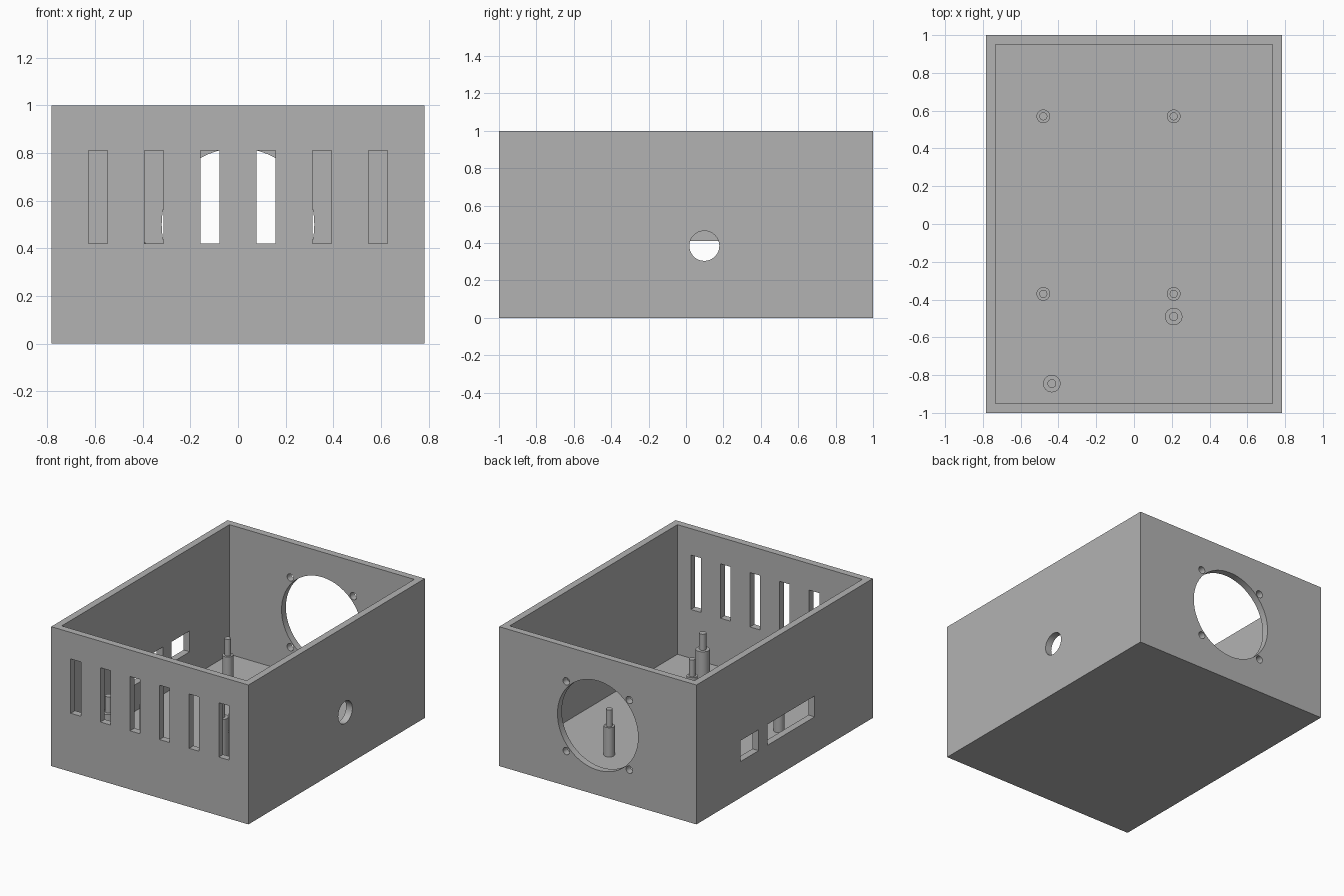
import bpy, bmesh
from math import pi
from mathutils import Matrix, Vector

HX, HY, H = 0.783, 1.0, 1.0      # half width, half depth, height
WALL = 0.07

cube = bpy.data.objects.get("Cube")
if cube:
    bpy.data.objects.remove(cube, do_unlink=True)

grey = bpy.data.materials.new("plain grey")
grey.use_nodes = True
colour = (0.45, 0.45, 0.45, 1)
grey.diffuse_color = colour
grey.node_tree.nodes["Principled BSDF"].inputs["Base Color"].default_value = colour


def make_object(name, bm):
    mesh = bpy.data.meshes.new(name)
    bm.to_mesh(mesh)
    bm.free()
    mesh.materials.append(grey)
    ob = bpy.data.objects.new(name, mesh)
    bpy.context.collection.objects.link(ob)
    return ob


def smooth(ob):
    bpy.ops.object.select_all(action='DESELECT')
    ob.select_set(True)
    bpy.context.view_layer.objects.active = ob
    bpy.ops.object.shade_smooth_by_angle()


def add_box(bm, centre, size):
    bmesh.ops.create_cube(bm, size=1, matrix=Matrix.Translation(centre) @ Matrix.Diagonal((*size, 1)))


def add_cylinder(bm, centre, radius, length, axis='Z', sides=48):
    turn = {'X': Matrix.Rotation(pi / 2, 4, 'Y'),
            'Y': Matrix.Rotation(pi / 2, 4, 'X'),
            'Z': Matrix.Identity(4)}[axis]
    bmesh.ops.create_cone(bm, cap_ends=True, segments=sides, radius1=radius, radius2=radius,
                          depth=length, matrix=Matrix.Translation(centre) @ turn)


# Open-topped case: inset the top face and push it down to the floor
bm = bmesh.new()
add_box(bm, (0, 0, H / 2), (2 * HX, 2 * HY, H))
top = max(bm.faces, key=lambda f: f.calc_center_median().z)
bmesh.ops.inset_region(bm, faces=[top], thickness=WALL)
floor = bmesh.ops.extrude_discrete_faces(bm, faces=[top])["faces"][0]
bmesh.ops.translate(bm, verts=floor.verts, vec=Vector((0, 0, WALL - H)))
case = make_object("case", bm)

# Wall openings
bm = bmesh.new()
DEEP = WALL * 1.6
front_y, back_y = -HY + WALL / 2, HY - WALL / 2
left_x, right_x = HX - WALL / 2, -HX + WALL / 2
for i in range(6):                                   # front vent slots
    add_box(bm, ((i - 2.5) * 0.235, front_y, 0.615), (0.08, DEEP, 0.39))
add_cylinder(bm, (0, back_y, 0.5), 0.32, DEEP, 'Y', 96)   # fan opening
for sx in (-1, 1):                                   # fan screw holes
    for sz in (-1, 1):
        add_cylinder(bm, (sx * 0.25, back_y, 0.5 + sz * 0.25), 0.026, DEEP, 'Y', 32)
add_cylinder(bm, (left_x, 0.098, 0.385), 0.08, DEEP, 'X')  # cable hole
for y0, y1 in ((0.295, 0.5), (-0.34, 0.195)):        # port openings
    add_box(bm, (right_x, (y0 + y1) / 2, 0.335), (DEEP, y1 - y0, 0.15))
cutter = make_object("opening_cutter", bm)
cutter.hide_render = True

cut = case.modifiers.new("openings", 'BOOLEAN')
cut.operation = 'DIFFERENCE'
cut.solver = 'EXACT'
cut.object = cutter
bpy.context.view_layer.objects.active = case
bpy.ops.object.modifier_apply(modifier=cut.name)
bpy.data.objects.remove(cutter, do_unlink=True)
smooth(case)


# Stepped mounting posts on the floor
def post(name, x, y, radius, shoulder, pin_radius, tip):
    bm = bmesh.new()
    base = WALL - 0.01
    add_cylinder(bm, (x, y, (base + shoulder) / 2), radius, shoulder - base)
    bottom = shoulder - 0.01
    add_cylinder(bm, (x, y, (bottom + tip) / 2), pin_radius, tip - bottom)
    smooth(make_object(name, bm))


for side, x in (("right", -0.48), ("left", 0.21)):
    for end, y in (("front", -0.37), ("back", 0.57)):
        post(f"short_post_{end}_{side}", x, y, 0.036, 0.28, 0.021, 0.40)
post("tall_post_left", 0.21, -0.49, 0.046, 0.424, 0.023, 0.54)
post("tall_post_right", -0.435, -0.845, 0.046, 0.424, 0.023, 0.54)
